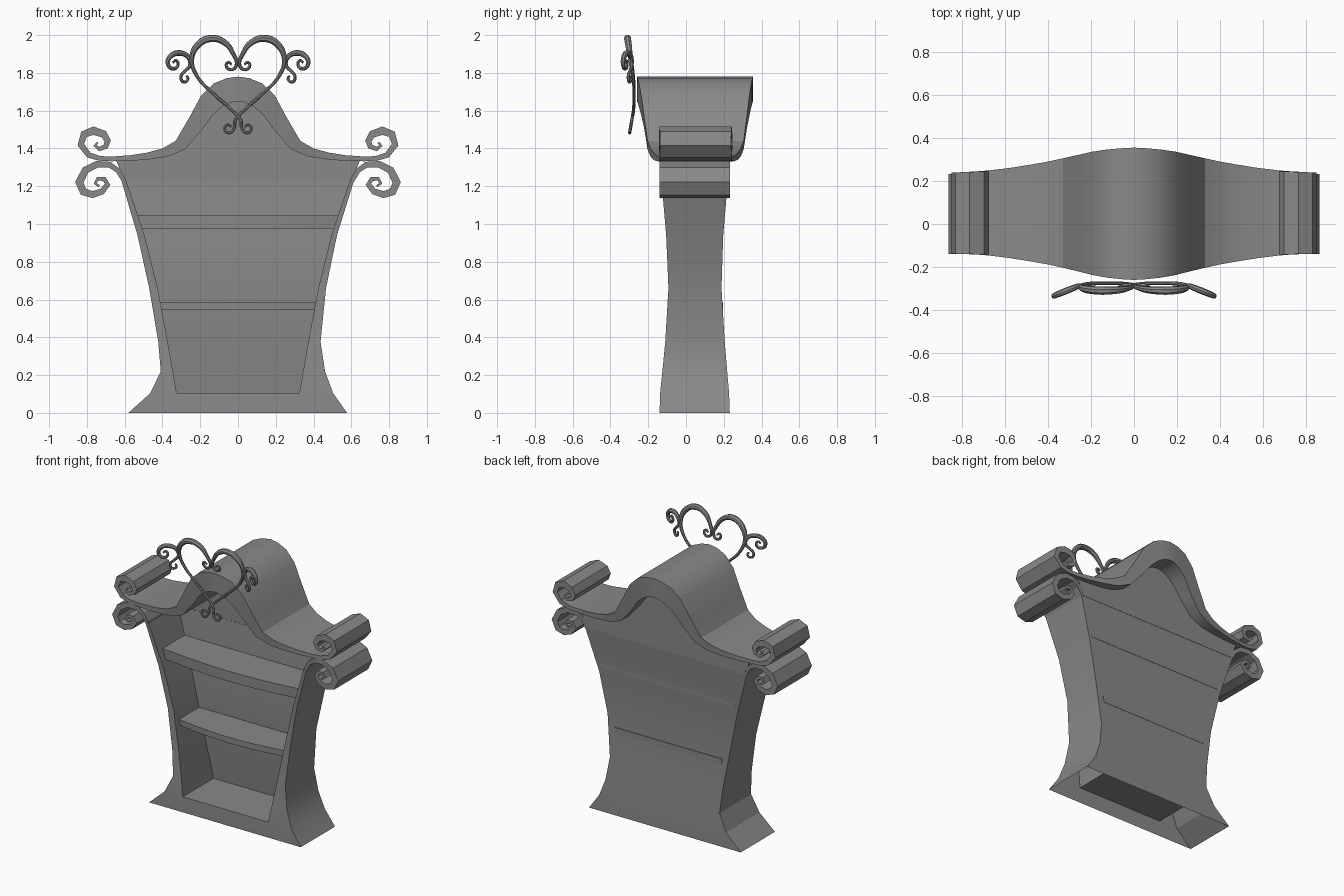
import bpy, bmesh, math
from mathutils import Vector

if "Cube" in bpy.data.objects:
    bpy.data.objects.remove(bpy.data.objects["Cube"])

GREY = (0.25, 0.25, 0.25, 1)
mat = bpy.data.materials.new("plain grey")
mat.use_nodes = True
mat.diffuse_color = GREY
mat.node_tree.nodes["Principled BSDF"].inputs["Base Color"].default_value = GREY


def finish(obj, angle):
    """Give the part its material and shading."""
    obj.data.materials.clear()
    obj.data.materials.append(mat)
    bpy.ops.object.select_all(action='DESELECT')
    obj.select_set(True)
    bpy.context.view_layer.objects.active = obj
    bpy.ops.object.shade_smooth_by_angle(angle=math.radians(angle))


def make(name, verts, faces, mirror=False, angle=20):
    mesh = bpy.data.meshes.new(name)
    mesh.from_pydata(verts, [], faces)
    bm = bmesh.new()
    bm.from_mesh(mesh)
    bmesh.ops.recalc_face_normals(bm, faces=bm.faces)
    bm.to_mesh(mesh)
    bm.free()
    obj = bpy.data.objects.new(name, mesh)
    bpy.context.collection.objects.link(obj)
    if mirror:
        obj.modifiers.new("mirror", 'MIRROR').merge_threshold = 0.0005
    finish(obj, angle)
    return obj


def ribbon(name, pairs, depth, angle=20):
    """Board following pairs of (upper, lower) x-z points, mirrored about x = 0."""
    verts, faces = [], []
    for top, low in pairs:
        front, back = depth(top[0])
        verts += [(top[0], front, top[1]), (top[0], back, top[1]),
                  (low[0], back, low[1]), (low[0], front, low[1])]
    for i in range(0, len(verts) - 4, 4):
        for k in range(4):
            j = (k + 1) % 4
            faces.append((i + k, i + j, i + 4 + j, i + 4 + k))
    n = len(verts)
    faces.append((n - 4, n - 3, n - 2, n - 1))
    return make(name, verts, faces, True, angle)


def thicken(path, start, middle, end):
    """Turn a centre line into point pairs whose gap swells, then tapers."""
    pairs, n = [], len(path) - 1
    for i, p in enumerate(path):
        t = Vector(path[min(i + 1, n)]) - Vector(path[max(i - 1, 0)])
        side = Vector((-t.y, t.x)).normalized()
        f = i / n
        w = start + (middle - start) * f * 2.5 if f < 0.4 else middle + (end - middle) * (f - 0.4) / 0.6
        pairs.append((tuple(Vector(p) + side * w / 2), tuple(Vector(p) - side * w / 2)))
    return pairs


def interp(table, v, col):
    for a, b in zip(table, table[1:]):
        if v <= b[0]:
            return a[col] + (b[col] - a[col]) * (v - a[0]) / (b[0] - a[0])
    return table[-1][col]


# Hollow body: z, outer left, outer right, inner half width, front y, back y
ROWS = [(0, .577, .58, .325, -.14, .232), (.105, .503, .464, .325, -.137, .228),
        (.22, .461, .409, .345, -.125, .218), (.376, .437, .422, .372, -.11, .205),
        (.66, .466, .47, .425, -.093, .188), (.94, .524, .532, .495, -.105, .197),
        (1.23, .614, .617, .592, -.13, .222)]
verts, faces = [], []
for z, left, right, inner, front, back in ROWS:
    for s, outer in ((1, left), (-1, right)):
        verts += [(s * outer, front, z), (s * inner, front, z),
                  (s * inner, back - .03, z), (s * outer, back, z)]
for r in range(len(ROWS) - 1):
    strips = [(0, 1), (4, 5), (0, 3), (4, 7), (3, 7)]
    strips += [(1, 5)] if r == 0 else [(1, 2), (5, 6), (2, 6)]
    a = r * 8
    faces += [(a + i, a + j, a + 8 + j, a + 8 + i) for i, j in strips]
faces.append((9, 10, 14, 13))
make("case_body", verts, faces)

# Shelves with gently bowed front edges
for name, low, high in (("lower_shelf", .545, .585), ("upper_shelf", .975, 1.045)):
    verts, faces, n = [], [], 10
    back = interp(ROWS, low, 5) + .002
    for i in range(n + 1):
        u = 2 * i / n - 1
        y = interp(ROWS, low, 4) + .045 - .04 * math.cos(u * math.pi / 2)
        for z in (low, high):
            x = u * (interp(ROWS, z, 3) + .004)
            verts += [(x, y, z), (x, back, z)]
    for i in range(n):
        a = i * 4
        faces += [(a + p, a + q, a + 4 + q, a + 4 + p) for p, q in ((0, 1), (1, 3), (3, 2), (2, 0))]
    faces += [(0, 1, 3, 2), (n * 4, n * 4 + 1, n * 4 + 3, n * 4 + 2)]
    make(name, verts, faces)

# Arched roof board ending in upward scrolls
ROOF_TOP = [(0, 1.78), (.06, 1.772), (.127, 1.745), (.195, 1.68), (.26, 1.56),
            (.33, 1.44), (.40, 1.40), (.48, 1.378), (.57, 1.364), (.67, 1.357)]
ROOF_LOW = [(0, 1.65), (.04, 1.643), (.085, 1.62), (.135, 1.575), (.19, 1.50),
            (.28, 1.395), (.37, 1.357), (.47, 1.342), (.57, 1.334), (.67, 1.332)]
ROOF_DEPTH = [(0, -.26, .355), (.1, -.254, .35), (.2, -.236, .335), (.3, -.21, .312),
              (.4, -.188, .29), (.55, -.162, .264), (.7, -.143, .246), (.83, -.137, .238)]
roof_scroll = [(.73, 1.347), (.79, 1.365), (.832, 1.42), (.815, 1.475), (.765, 1.494),
               (.71, 1.475), (.69, 1.44), (.70, 1.41), (.735, 1.397), (.757, 1.415), (.742, 1.432)]
ribbon("roof", list(zip(ROOF_TOP, ROOF_LOW)) + thicken(roof_scroll, .026, .045, .012),
       lambda x: (interp(ROOF_DEPTH, x, 1), interp(ROOF_DEPTH, x, 2)), 28)

# Downward scrolls on top of the side boards
side_scroll = [(.604, 1.228), (.635, 1.283), (.68, 1.314), (.745, 1.317), (.808, 1.285),
               (.84, 1.22), (.818, 1.17), (.77, 1.156), (.72, 1.172), (.69, 1.21),
               (.708, 1.238), (.742, 1.24), (.756, 1.215), (.735, 1.20)]
ribbon("side_scrolls", thicken(side_scroll, .022, .045, .012),
       lambda x: (-.131 - .009 * min(1, (x - .6) * 10), .222 + .01 * min(1, (x - .6) * 10)))

# Back wall under the arch
arch = [((x, z + .01), (x, 1.23)) for x, z in ROOF_LOW if x < .55]
arch += [((.645, 1.335), (.6, 1.23))]
ribbon("arch_back_panel", arch, lambda x: (.193, .224))


# Heart-shaped wire ornament in front of the arch: x, z, relative thickness
HEART = [(-.035, 1.515, .5), (-.055, 1.525, .6), (-.07, 1.50, .7), (-.045, 1.483, .8),
         (-.02, 1.51, .8), (-.015, 1.55, .8), (.03, 1.60, .8), (.13, 1.69, .8), (.215, 1.78, .9),
         (.245, 1.87, 1.2), (.215, 1.945, 1.7), (.145, 1.982, 1.8), (.07, 1.96, 1.5),
         (.025, 1.90, 1.1), (.008, 1.845, .9), (.03, 1.818, .8), (.06, 1.83, .8),
         (.055, 1.855, .7), (.033, 1.845, .6)]
CURL = [(.272, 1.785, .6), (.265, 1.768, .7), (.288, 1.752, .8), (.302, 1.78, .8),
        (.28, 1.81, .8), (.255, 1.84, .9), (.265, 1.885, 1.2), (.31, 1.905, 1.4),
        (.355, 1.89, 1.3), (.372, 1.85, 1.1), (.345, 1.822, .9), (.318, 1.84, .8),
        (.328, 1.866, .7), (.345, 1.855, .6)]


def wire(name, points, s, depth):
    curve = bpy.data.curves.new(name, 'CURVE')
    curve.dimensions = '3D'
    curve.bevel_depth = .011
    curve.bevel_resolution = 2
    curve.resolution_u = 5
    curve.use_fill_caps = True
    spline = curve.splines.new('BEZIER')
    spline.bezier_points.add(len(points) - 1)
    for bp, (x, z, r) in zip(spline.bezier_points, points):
        bp.co = (s * x, depth(x, z), z)
        bp.radius = r
        bp.handle_left_type = bp.handle_right_type = 'AUTO'
    obj = bpy.data.objects.new(name, curve)
    bpy.context.collection.objects.link(obj)
    bpy.ops.object.select_all(action='DESELECT')
    obj.select_set(True)
    bpy.context.view_layer.objects.active = obj
    bpy.ops.object.convert(target='MESH')
    finish(bpy.context.object, 40)


for side, s in (("left", 1), ("right", -1)):
    wire(side + "_heart_wire", HEART, s,
         lambda x, z: -.275 - max(0, z - 1.75) * .15 - max(0, 1.62 - z) * .17)
    wire(side + "_curl_wire", CURL, s, lambda x, z: -.285 - max(0, x - .25) * .4)
